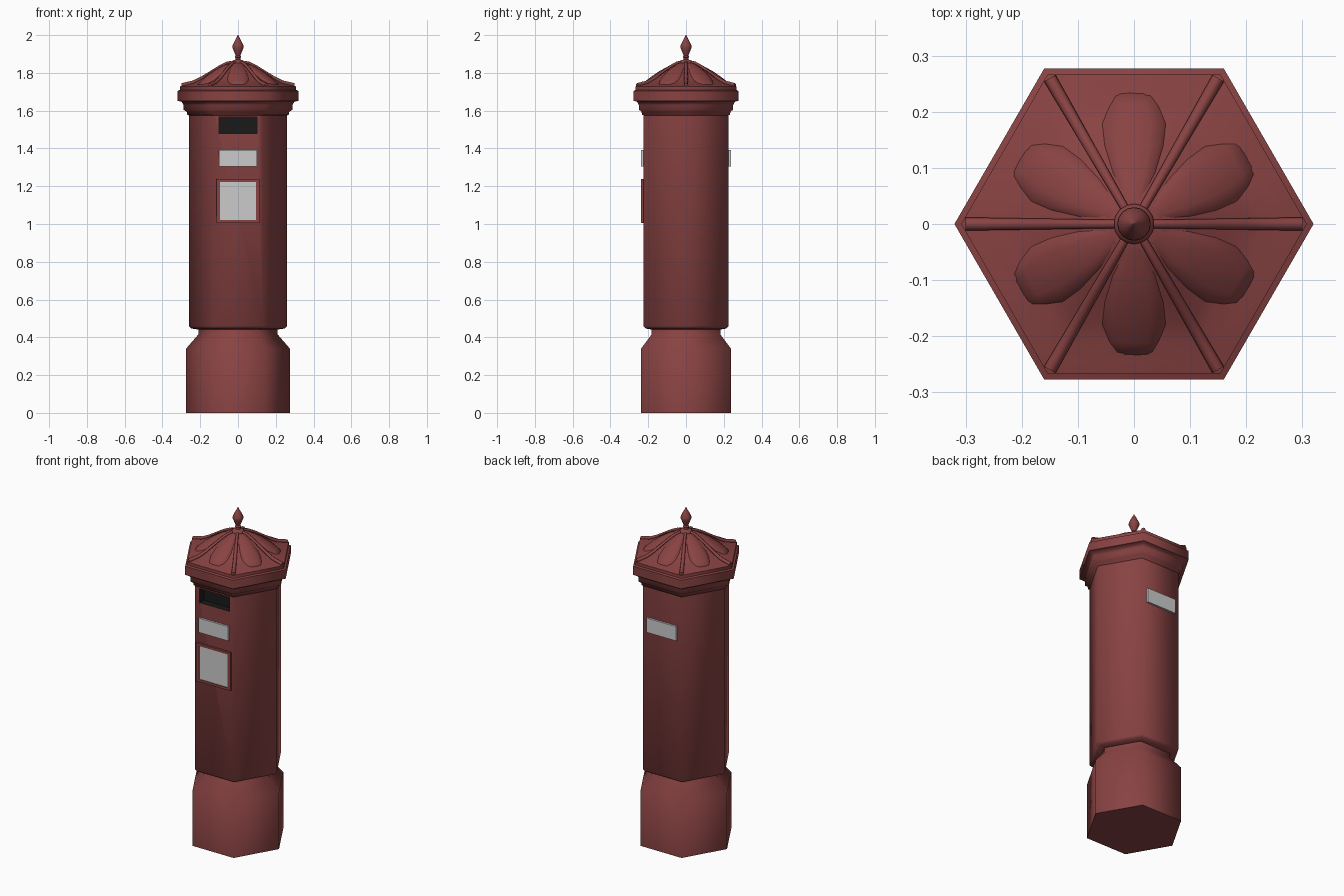
import bpy, bmesh
from math import pi, sin, cos, radians

if "Cube" in bpy.data.objects:
    bpy.data.objects.remove(bpy.data.objects["Cube"])


def material(name, rgb):
    m = bpy.data.materials.new(name)
    m.diffuse_color = (*rgb, 1)
    m.use_nodes = True
    m.node_tree.nodes["Principled BSDF"].inputs["Base Color"].default_value = m.diffuse_color
    return m


RED = material("dark_red", (0.25, 0.055, 0.055))
BLACK = material("black", (0.01, 0.01, 0.01))


def finish(name, bm, mat=None, angle=65):
    bmesh.ops.recalc_face_normals(bm, faces=bm.faces)
    me = bpy.data.meshes.new(name)
    bm.to_mesh(me)
    bm.free()
    if mat:
        me.materials.append(mat)
    ob = bpy.data.objects.new(name, me)
    bpy.context.collection.objects.link(ob)
    if angle:
        bpy.ops.object.select_all(action='DESELECT')
        ob.select_set(True)
        bpy.context.view_layer.objects.active = ob
        bpy.ops.object.shade_smooth_by_angle(angle=radians(angle))
    return ob


def lathe(name, profile, sides=6, mat=RED, angle=65):
    """Closed solid with a (radius, z) profile; corners start on +x."""
    bm = bmesh.new()
    rings = [[bm.verts.new((r * cos(2 * pi * i / sides), r * sin(2 * pi * i / sides), z))
              for i in range(sides)] for r, z in profile]
    for a, b in zip(rings, rings[1:]):
        for i in range(sides):
            j = (i + 1) % sides
            bm.faces.new((a[i], a[j], b[j], b[i]))
    bm.faces.new(rings[0])
    bm.faces.new(rings[-1])
    return finish(name, bm, mat, angle)


def box(name, x, y0, y1, z0, z1, mat=None):
    bm = bmesh.new()
    bmesh.ops.create_cube(bm, size=1)
    for v in bm.verts:
        v.co = (2 * x * v.co.x, (y0 + y1) / 2 + v.co.y * (y1 - y0),
                (z0 + z1) / 2 + v.co.z * (z1 - z0))
    return finish(name, bm, mat, 0)


# Hexagonal base, body and cornice
lathe("base", [(.275, 0), (.275, .34), (.21, .415), (.21, .455)])
body = lathe("body", [(.20, .44), (.248, .447), (.26, .46), (.26, 1.60)])
lathe("cornice", [(.25, 1.572), (.268, 1.578), (.272, 1.595), (.288, 1.605),
                  (.288, 1.63), (.30, 1.648), (.32, 1.652), (.32, 1.705),
                  (.308, 1.71), (.308, 1.72)], angle=61)

# Letter slot recess
cutter = box("slot_cutter", .1, -.3, -.185, 1.48, 1.566, BLACK)
cutter.hide_render = True
cutter.hide_viewport = True
cut = body.modifiers.new("slot", 'BOOLEAN')
cut.operation = 'DIFFERENCE'
cut.solver = 'EXACT'
cut.material_mode = 'TRANSFER'
cut.object = cutter

# Grey plates front and back, framed notice panel on the front
box("front_plate", .1, -.237, -.22, 1.305, 1.392)
box("back_plate", .1, .22, .237, 1.305, 1.392)
box("notice_panel", .096, -.232, -.22, 1.02, 1.222)
for s in (-1, 1):
    bar = box("notice_frame_side", .0095, -.237, -.22, 1.005, 1.237, RED)
    bar.location.x = s * .1055
box("notice_frame_top", .096, -.237, -.22, 1.222, 1.237, RED)
box("notice_frame_bottom", .096, -.237, -.22, 1.005, 1.02, RED)

# Ogee roof
ROOF = [(.308, 1.712), (.308, 1.728), (.285, 1.735), (.24, 1.745), (.20, 1.765),
        (.15, 1.796), (.10, 1.828), (.06, 1.848), (.03, 1.855)]
lathe("roof", ROOF)


def roof_z(r):
    for (r0, z0), (r1, z1) in zip(ROOF[1:], ROOF[2:]):
        if r >= r1:
            return z0 + (z1 - z0) * (r0 - r) / (r0 - r1)
    return ROOF[-1][1]


def rib(name, angle):
    """Rounded bar running down a roof corner."""
    bm = bmesh.new()
    rings = []
    for r in (.035, .06, .10, .15, .20, .24, .27, .30):
        w = .007 + .016 * r
        rings.append([bm.verts.new((r, w * cos(2 * pi * k / 8),
                                    roof_z(r) + .003 + w * sin(2 * pi * k / 8)))
                      for k in range(8)])
    for a, b in zip(rings, rings[1:]):
        for k in range(8):
            bm.faces.new((a[k], a[(k + 1) % 8], b[(k + 1) % 8], b[k]))
    bm.faces.new(rings[0])
    bm.faces.new(rings[-1])
    finish(name, bm, RED, 50).rotation_euler.z = angle


def petal(name, angle):
    """Domed leaf lying on a roof face: distance, half width, bulge."""
    bm = bmesh.new()
    rows = []
    for d, w, h in ((.045, .018, .002), (.09, .039, .012), (.14, .054, .021),
                    (.18, .058, .022), (.212, .044, .015), (.236, .03, -.002)):
        z = roof_z(d / cos(pi / 6)) - .003
        rows.append([bm.verts.new((d, w * sin(a), z + (h + .003) * cos(a)))
                     for a in (-pi / 2, -pi / 3, -pi / 6, 0, pi / 6, pi / 3, pi / 2)])
    for a, b in zip(rows, rows[1:]):
        for k in range(6):
            bm.faces.new((a[k], a[k + 1], b[k + 1], b[k]))
        bm.faces.new((a[0], b[0], b[-1], a[-1]))
    bm.faces.new(rows[0])
    bm.faces.new(rows[-1])
    finish(name, bm, RED, 60).rotation_euler.z = angle


for i in range(6):
    rib("roof_rib", i * pi / 3)
    petal("roof_petal", pi / 6 + i * pi / 3)

# Finial
lathe("finial", [(.036, 1.845), (.036, 1.858), (.028, 1.866), (.014, 1.87), (.012, 1.878),
                 (.018, 1.884), (.012, 1.892), (.02, 1.91), (.03, 1.935), (.029, 1.945),
                 (.018, 1.968), (.008, 1.986), (.001, 2.0)], sides=16, angle=50)
